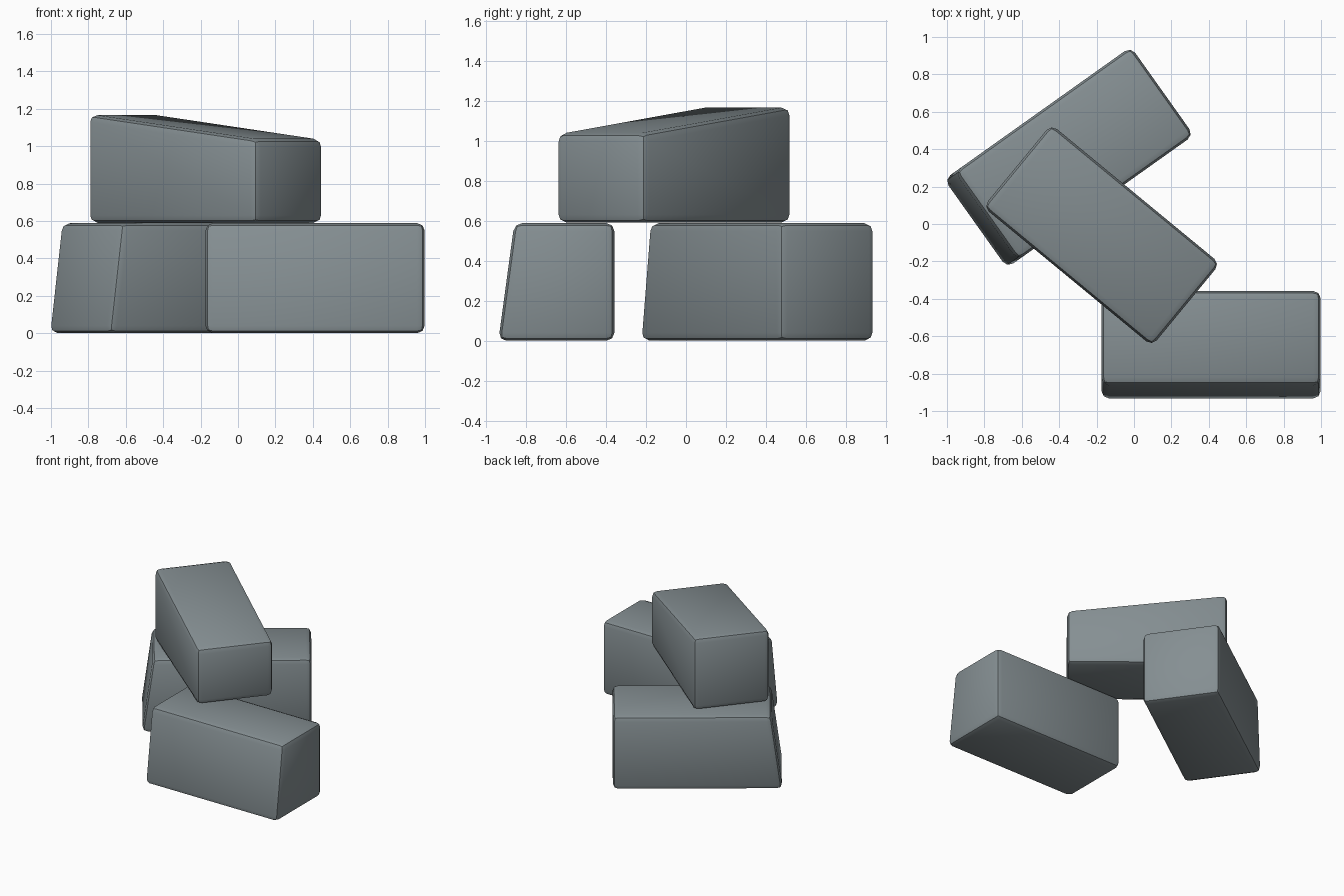
import bpy, bmesh, math
from mathutils import Matrix, Vector

if "Cube" in bpy.data.objects:
    bpy.data.objects.remove(bpy.data.objects["Cube"])

slate = bpy.data.materials.new("slate_stone")
slate.diffuse_color = (0.235, 0.275, 0.29, 1)
slate.use_nodes = True
slate.node_tree.nodes["Principled BSDF"].inputs["Base Color"].default_value = slate.diffuse_color


def block(name, center, size, angle, base, shift):
    """Rounded stone block; shift(corner signs) returns the local offset that tilts one face."""
    bm = bmesh.new()
    bmesh.ops.create_cube(bm, size=2)
    for v in bm.verts:
        sx, sy, sz = v.co
        v.co = Vector((sx * size[0] / 2, sy * size[1] / 2, (sz + 1) * size[2] / 2))
        v.co += Vector(shift(sx, sy, sz))
    bmesh.ops.bevel(bm, geom=bm.edges[:], offset=0.04, offset_type='OFFSET',
                    segments=2, profile=0.5, affect='EDGES')
    bm.transform(Matrix.Rotation(math.radians(angle), 4, 'Z'))
    mesh = bpy.data.meshes.new(name)
    bm.to_mesh(mesh)
    bm.free()
    mesh.materials.append(slate)
    ob = bpy.data.objects.new(name, mesh)
    ob.location = (center[0], center[1], base)
    bpy.context.collection.objects.link(ob)
    # rounded sides shade smoothly, with a crease along the middle of each edge
    bpy.ops.object.select_all(action='DESELECT')
    bpy.context.view_layer.objects.active = ob
    ob.select_set(True)
    bpy.ops.object.shade_smooth_by_angle(angle=math.radians(30))
    return ob


# front block: long front face leans back
block("front_block", (0.412, -0.648), (1.172, 0.58, 0.588), 0, 0,
      lambda x, y, z: (0, 0.08 if y < 0 and z > 0 else 0, 0))

# back block: left end leans inward
block("back_block", (-0.35, 0.355), (1.23, 0.58, 0.588), 35.4, 0,
      lambda x, y, z: (0.08 if x < 0 and z > 0 else 0, 0, 0))

# top block: upper face slopes down toward the right end
block("top_block", (-0.173, -0.06), (1.17, 0.572, 0.58), -39.5, 0.59,
      lambda x, y, z: (0, 0, -0.135 if x > 0 and z > 0 else 0))
